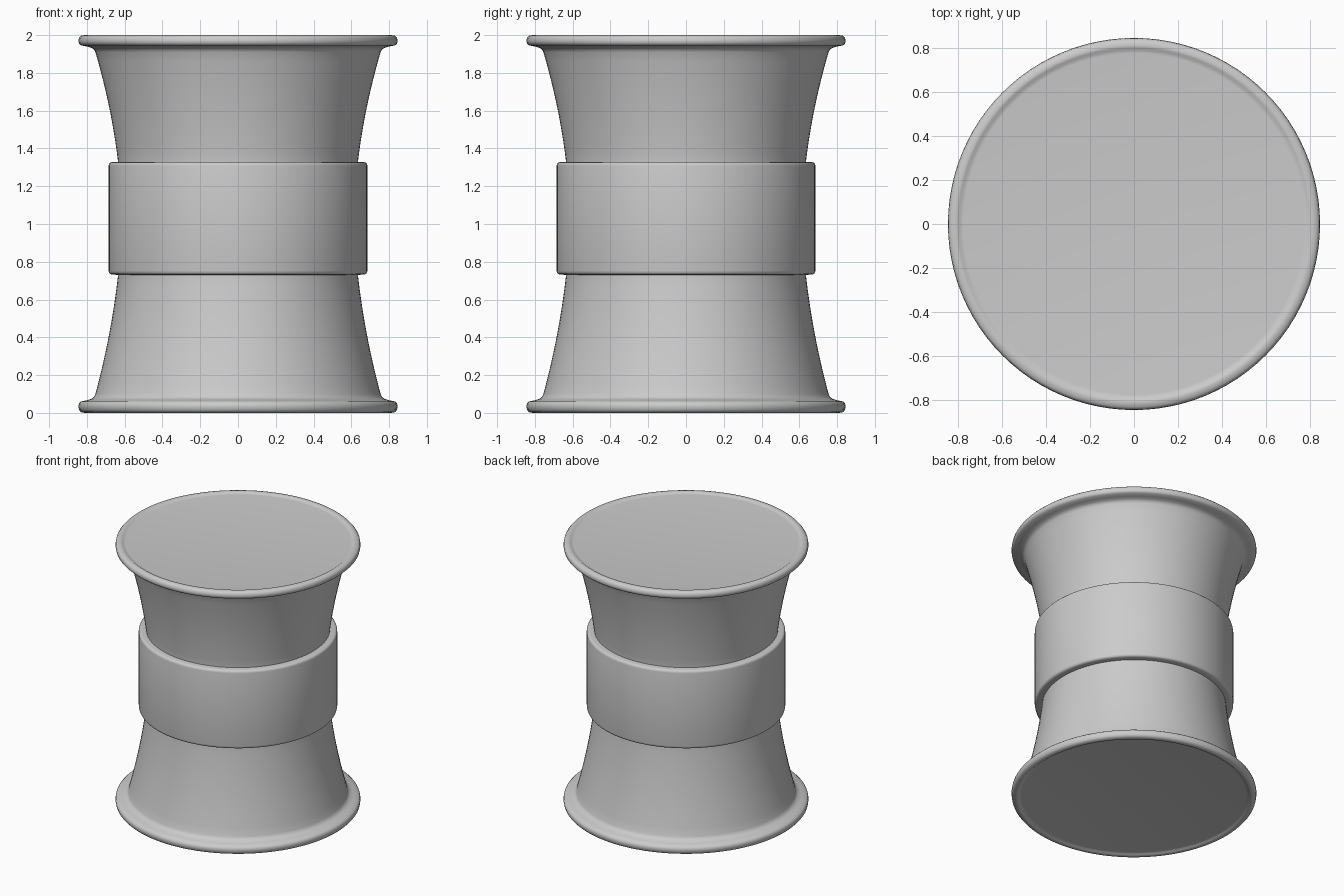
import bpy
import bmesh
from math import cos, sin, tau, radians

cube = bpy.data.objects.get("Cube")
if cube:
    bpy.data.objects.remove(cube, do_unlink=True)

SEGMENTS = 96

grey = bpy.data.materials.new("plain grey")
grey.use_nodes = True
colour = (0.6, 0.6, 0.6, 1)
grey.diffuse_color = colour
grey.node_tree.nodes["Principled BSDF"].inputs["Base Color"].default_value = colour


def lathe(name, profile):
    """Spin a bottom-to-top (radius, height) profile round z and cap its ends."""
    bm = bmesh.new()
    rings = [[bm.verts.new((r * cos(tau * i / SEGMENTS), r * sin(tau * i / SEGMENTS), z))
              for i in range(SEGMENTS)] for r, z in profile]
    for low, high in zip(rings, rings[1:]):
        for i in range(SEGMENTS):
            j = (i + 1) % SEGMENTS
            bm.faces.new((low[i], low[j], high[j], high[i]))
    bm.faces.new(rings[0][::-1])
    bm.faces.new(rings[-1])
    mesh = bpy.data.meshes.new(name)
    bm.to_mesh(mesh)
    bm.free()
    mesh.materials.append(grey)
    obj = bpy.data.objects.new(name, mesh)
    bpy.context.collection.objects.link(obj)
    bpy.ops.object.select_all(action="DESELECT")
    obj.select_set(True)
    bpy.context.view_layer.objects.active = obj
    bpy.ops.object.shade_smooth_by_angle(angle=radians(40))
    return obj


def flare(z_waist, z_end, steps=12):
    """Concave wall from the waist out to the rim."""
    points = []
    for k in range(steps + 1):
        t = k / steps
        points.append((0.635 + 0.07 * t + 0.05 * t * t, z_waist + (z_end - z_waist) * t))
    return points


# Rounded rim outline: recessed end, rolled lip, fillet into the wall
rim = [(0.775, 0.012), (0.79, 0.01), (0.80, 0.002), (0.81, 0), (0.832, 0.004),
       (0.842, 0.016), (0.845, 0.035), (0.842, 0.05), (0.832, 0.06), (0.80, 0.067),
       (0.775, 0.075), (0.762, 0.085)]

# Flared drum with a lip at each end
lower = rim + flare(0.73, 0.1)[::-1]
upper = flare(1.33, 1.91) + [(r, 2 - z * 0.9) for r, z in rim[::-1]]
lathe("flared_drum", lower + upper)

# Raised band round the waist with softened edges
edge = [(0.62, 0), (0.665, 0.002), (0.677, 0.005), (0.683, 0.012), (0.685, 0.022)]
lathe("waist_band", [(r, 0.73 + z) for r, z in edge]
      + [(r, 1.33 - z) for r, z in edge[::-1]])
